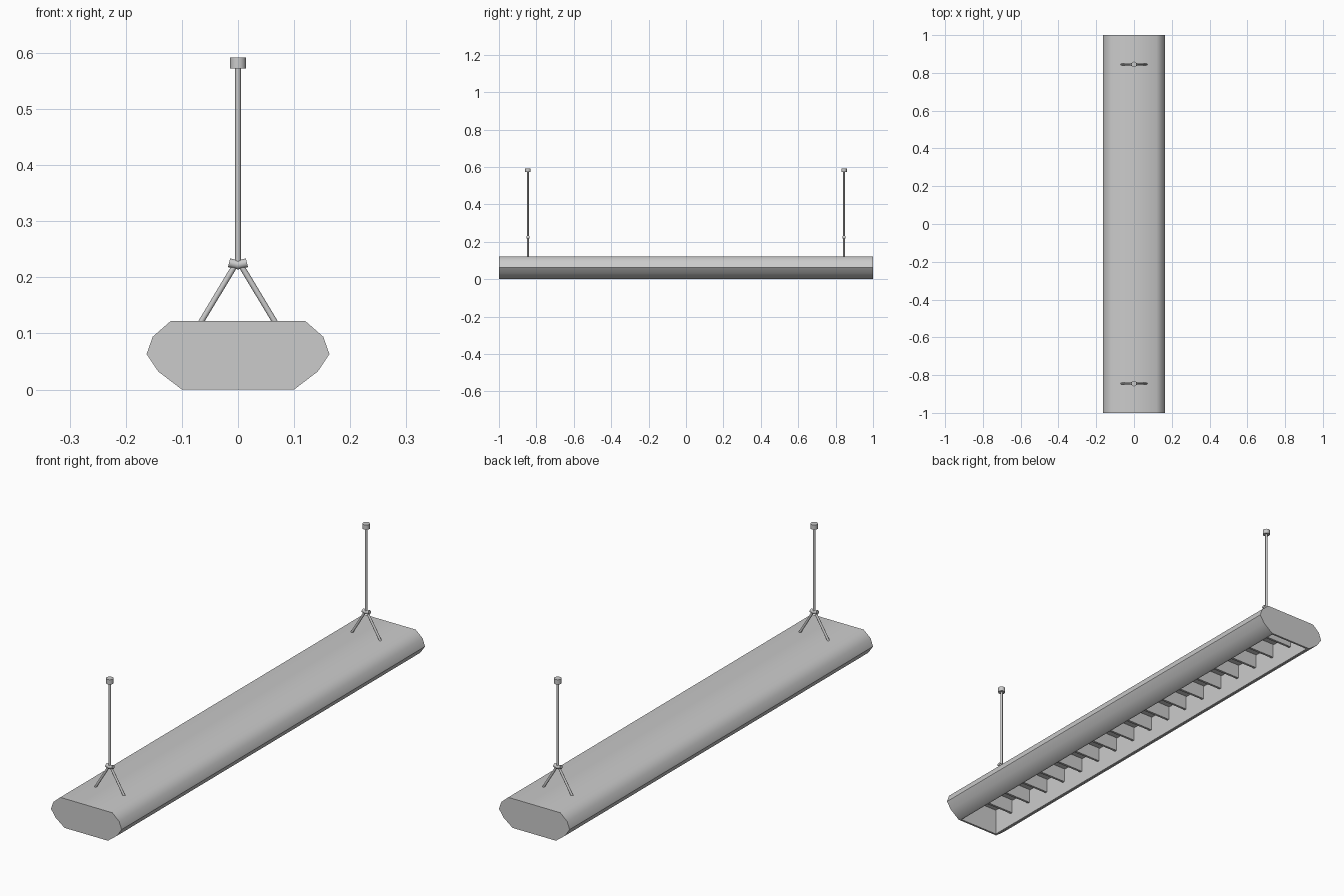
import bpy, bmesh, math
from mathutils import Vector

if "Cube" in bpy.data.objects:
    bpy.data.objects.remove(bpy.data.objects["Cube"])


def finish(name, bm, angle=None):
    bmesh.ops.recalc_face_normals(bm, faces=bm.faces)
    me = bpy.data.meshes.new(name)
    bm.to_mesh(me)
    bm.free()
    ob = bpy.data.objects.new(name, me)
    bpy.context.collection.objects.link(ob)
    if angle:
        bpy.ops.object.select_all(action='DESELECT')
        ob.select_set(True)
        bpy.context.view_layer.objects.active = ob
        bpy.ops.object.shade_smooth_by_angle(angle=math.radians(angle))
    return ob


def tube(name, points, radius, sides=12):
    """Capped tube through points lying in one xz plane, with mitred bends."""
    bm = bmesh.new()
    pts = [Vector(p) for p in points]
    side = Vector((0, 1, 0))
    rings = []
    for i, p in enumerate(pts):
        t = (pts[min(i + 1, len(pts) - 1)] - pts[max(i - 1, 0)]).normalized()
        other = side.cross(t)
        rings.append([bm.verts.new(p + radius * (math.cos(a) * side + math.sin(a) * other))
                      for a in (2 * math.pi * k / sides for k in range(sides))])
    for r0, r1 in zip(rings, rings[1:]):
        for k in range(sides):
            n = (k + 1) % sides
            bm.faces.new((r0[k], r0[n], r1[n], r1[k]))
    bm.faces.new(rings[0])
    bm.faces.new(rings[-1])
    return finish(name, bm, 40)


# Housing: faceted profile extruded along y, underside hollowed out
half = [(0.10, 0), (0.142, 0.032), (0.163, 0.063), (0.152, 0.094), (0.12, 0.122)]
profile = half + [(-x, z) for x, z in reversed(half)]
bm = bmesh.new()
end = bm.faces.new([bm.verts.new((x, -1, z)) for x, z in profile])
ext = bmesh.ops.extrude_face_region(bm, geom=[end], use_keep_orig=True)
bmesh.ops.translate(bm, vec=(0, 2, 0),
                    verts=[v for v in ext['geom'] if isinstance(v, bmesh.types.BMVert)])
bmesh.ops.recalc_face_normals(bm, faces=bm.faces)
bottom = [f for f in bm.faces if all(abs(v.co.z) < 1e-5 for v in f.verts)]
bmesh.ops.inset_individual(bm, faces=bottom, thickness=0.012)
top = bmesh.ops.extrude_face_region(bm, geom=bottom)
bmesh.ops.translate(bm, vec=(0, 0, 0.112),
                    verts=[v for v in top['geom'] if isinstance(v, bmesh.types.BMVert)])
bmesh.ops.delete(bm, geom=[f for f in bottom if f.is_valid], context='FACES_ONLY')
finish("housing", bm, 50)

# Cross louvres inside the recess
count = 17
for i in range(count):
    bm = bmesh.new()
    bmesh.ops.create_cube(bm, size=1)
    bmesh.ops.scale(bm, vec=(0.178, 0.01, 0.061), verts=bm.verts)
    y = (i - (count - 1) / 2) * 2 / (count + 1)
    bmesh.ops.translate(bm, vec=(0, y, 0.0825), verts=bm.verts)
    finish(f"louvre_{i + 1}", bm)

# Two hangers: rod, ceiling cap, bent hub and splayed legs
for label, y in (("front", -0.845), ("back", 0.845)):
    tube(f"{label}_rod", [(0, y, 0.222), (0, y, 0.575)], 0.005)
    tube(f"{label}_ceiling_cap", [(0, y, 0.572), (0, y, 0.592)], 0.0145, 16)
    tube(f"{label}_hub", [(-0.016, y, 0.226), (0, y, 0.222), (0.016, y, 0.226)], 0.008)
    for s, side_name in ((-1, "left"), (1, "right")):
        tube(f"{label}_{side_name}_leg",
             [(s * 0.068, y, 0.117), (s * 0.006, y, 0.22)], 0.005)
